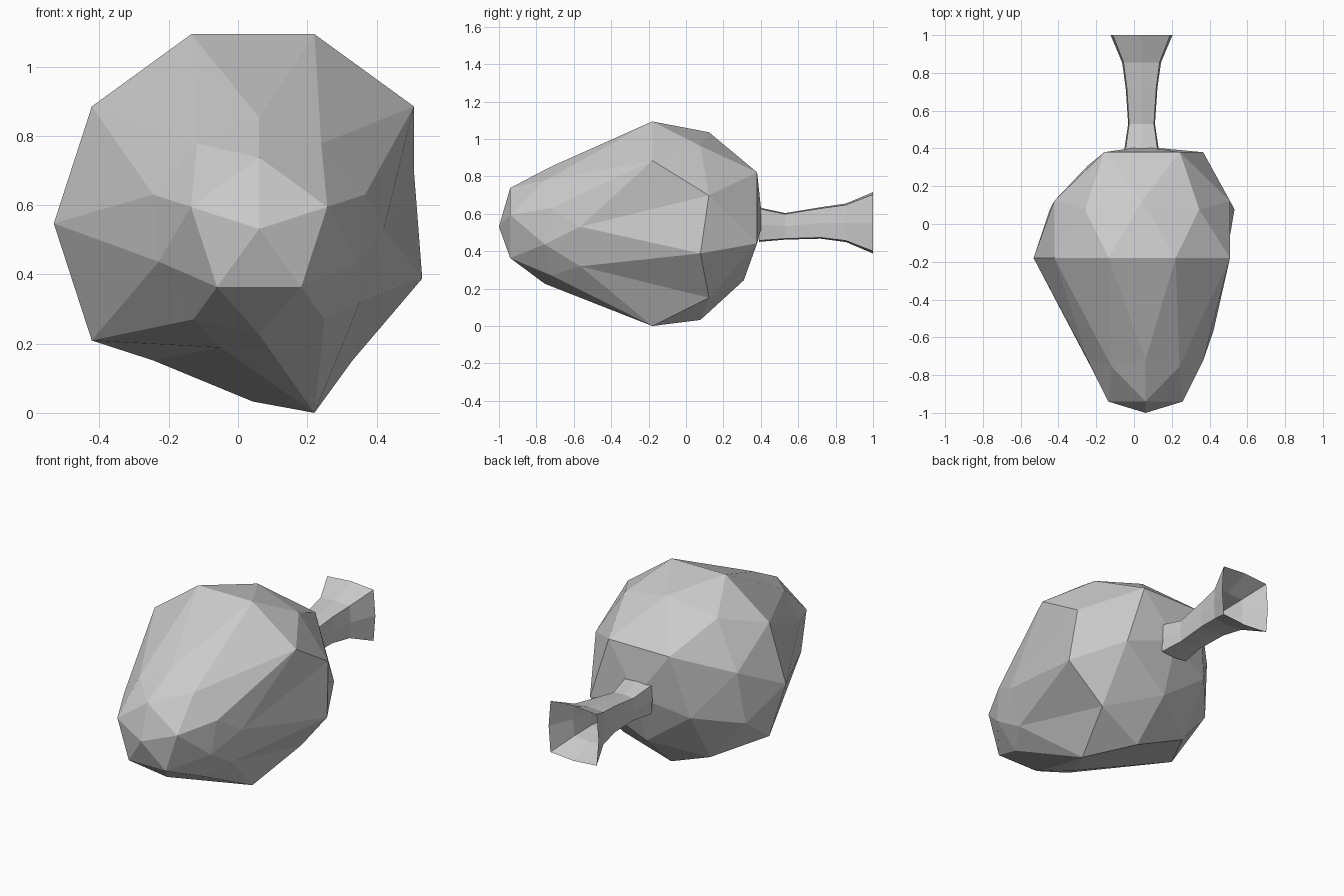
import bpy
import bmesh
from math import atan2, cos, sin, radians, degrees
from mathutils import Vector

cube = bpy.data.objects.get("Cube")
if cube:
    bpy.data.objects.remove(cube, do_unlink=True)

# One plain grey material
grey = bpy.data.materials.new("plain grey")
grey.use_nodes = True
colour = (0.6, 0.6, 0.6, 1)
grey.diffuse_color = colour
grey.node_tree.nodes["Principled BSDF"].inputs["Base Color"].default_value = colour

RADIUS = 0.575
MID = Vector((0.043, -0.18, 0.547))     # centre of the round half
NOSE = Vector((0.061, -0.18, 0.531))    # axis of the tapered half


def ring_point(centre, depth, radius, angle):
    return centre + Vector((radius * cos(angle), depth, radius * sin(angle)))


# Body: a low-poly ball with a stretched front half and a flattened back
bpy.ops.mesh.primitive_ico_sphere_add(subdivisions=2, radius=1)
body = bpy.context.object
body.name = "body"
body.data.materials.append(grey)
bm = bmesh.new()
bm.from_mesh(body.data)
dented = (0, 324, 252)          # equator corners pulled towards the nose
flattened = (54, 342, 126)      # back corners pushed outwards
for v in bm.verts:
    along = v.co.z
    radius = Vector((v.co.x, v.co.y)).length
    angle = -atan2(v.co.y, v.co.x) - radians(90)
    step = round(degrees(angle)) % 360
    near = lambda group: any(abs(step - g) < 4 or abs(step - g) > 356 for g in group)
    centre, depth, size = MID, along * RADIUS, radius * RADIUS
    if along < -0.1:
        centre = NOSE
        if along < -0.95:
            depth, size = -0.82, 0
        elif along < -0.8:
            depth, size = -0.76, 0.207
        elif along < -0.5:
            depth, size = -0.575, 0.305
        else:
            depth, size = -0.54, 0.322
    elif along < 0.1 and near(dented):
        centre, depth, size = NOSE, -0.385, 0.36
    elif along > 0.95:
        depth = 0.59
    elif along > 0.8 and near(flattened):
        depth, size = 0.56, 0.34
    v.co = ring_point(centre, depth, size, angle)
bmesh.ops.recalc_face_normals(bm, faces=bm.faces)
bm.to_mesh(body.data)
bm.free()

# Stem: open flared tube, a slightly bulged square in section
bm = bmesh.new()
previous = None
for y, half, z in ((0.39, 0.092, 0.542), (0.53, 0.071, 0.533), (0.72, 0.084, 0.551),
                   (0.855, 0.103, 0.552), (1.0, 0.164, 0.552)):
    ring = []
    for i in range(8):
        reach = half * (1.31 if i % 2 else 1)
        ring.append(bm.verts.new(ring_point(Vector((0.04, y, z)), 0, reach, radians(45 * i))))
    if previous:
        for i in range(8):
            j = (i + 1) % 8
            bm.faces.new((previous[i], ring[i], ring[j], previous[j]))
    previous = ring
mesh = bpy.data.meshes.new("stem")
bm.normal_update()
bm.to_mesh(mesh)
bm.free()
mesh.materials.append(grey)
stem = bpy.data.objects.new("stem", mesh)
bpy.context.collection.objects.link(stem)
